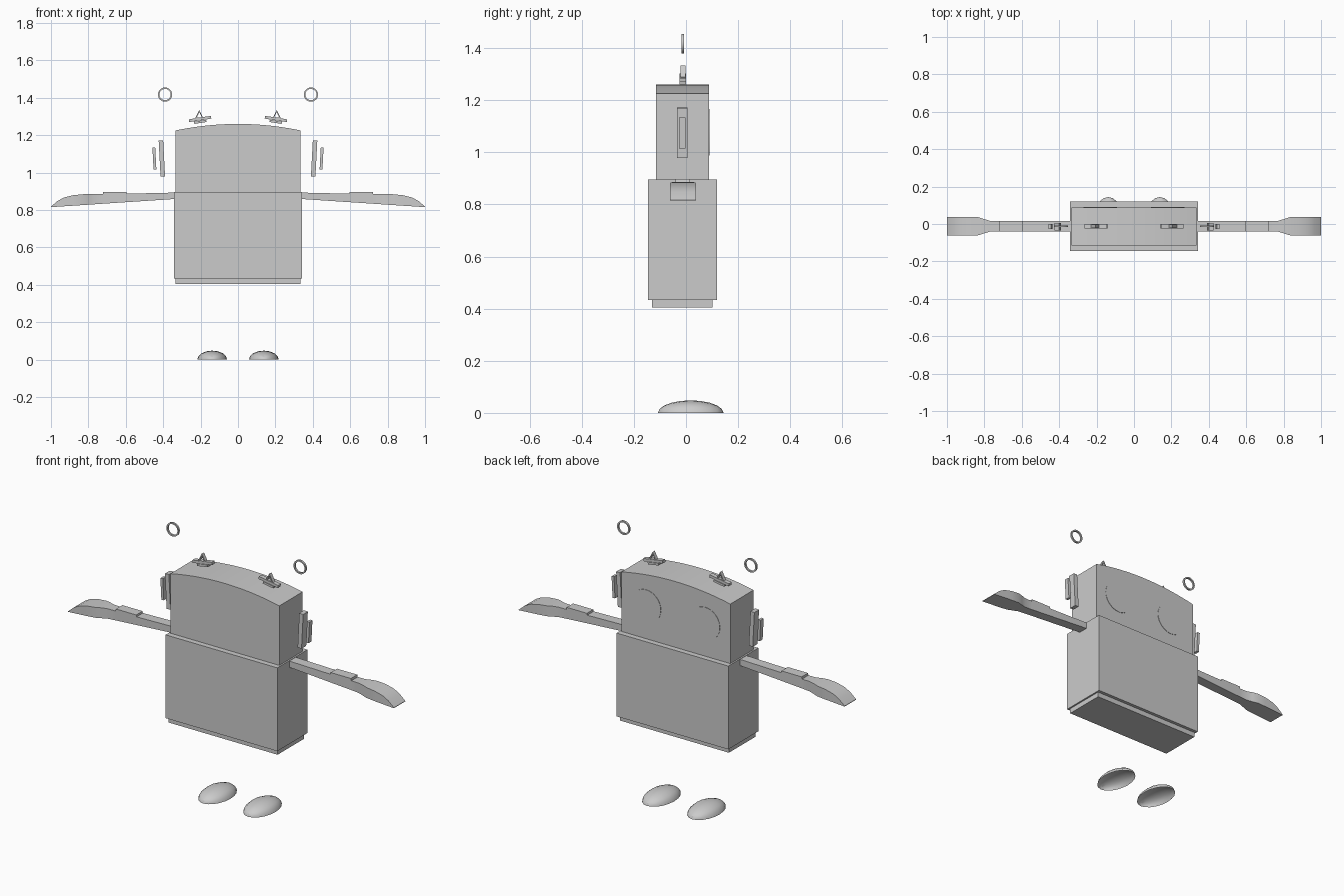
import bpy, bmesh, math
from mathutils import Matrix, Vector

if "Cube" in bpy.data.objects:
    bpy.data.objects.remove(bpy.data.objects["Cube"])

grey = bpy.data.materials.new("light_grey")
grey.diffuse_color = (0.6, 0.6, 0.6, 1)
grey.use_nodes = True
grey.node_tree.nodes["Principled BSDF"].inputs["Base Color"].default_value = grey.diffuse_color
CY = -0.012  # depth centre of the arms, ears and antennae


def finish(name, bm, smooth=False, recalc=True):
    if recalc:
        bmesh.ops.recalc_face_normals(bm, faces=bm.faces)
    me = bpy.data.meshes.new(name)
    bm.to_mesh(me)
    bm.free()
    me.materials.append(grey)
    ob = bpy.data.objects.new(name, me)
    bpy.context.collection.objects.link(ob)
    if smooth:
        bpy.ops.object.select_all(action='DESELECT')
        ob.select_set(True)
        bpy.context.view_layer.objects.active = ob
        bpy.ops.object.shade_smooth_by_angle(angle=math.radians(30))
    return ob


def box(name, x0, x1, y0, y1, z0, z1, tilt=0.0):
    """Box by its limits, tilted about the y axis through its centre."""
    bm = bmesh.new()
    c = Vector(((x0 + x1) / 2, (y0 + y1) / 2, (z0 + z1) / 2))
    m = (Matrix.Translation(c) @ Matrix.Rotation(tilt, 4, 'Y')
         @ Matrix.Diagonal((x1 - x0, y1 - y0, z1 - z0, 1)))
    bmesh.ops.create_cube(bm, size=1, matrix=m)
    return finish(name, bm)


def prism(name, pts, y0, y1, smooth=False):
    """Outline in x and z, extruded along y."""
    bm = bmesh.new()
    f = bm.faces.new([bm.verts.new((x, y0, z)) for x, z in pts])
    ext = bmesh.ops.extrude_face_region(bm, geom=[f])["geom"]
    bmesh.ops.translate(bm, vec=(0, y1 - y0, 0),
                        verts=[v for v in ext if isinstance(v, bmesh.types.BMVert)])
    return finish(name, bm, smooth)


def frame(name, cx, cz, ro, ri, n, y0, y1, sx=1.0, smooth=False):
    """Flat n-sided ring standing in the x-z plane, with one corner up."""
    bm = bmesh.new()
    loops = []
    for r, y in ((ro, y0), (ro, y1), (ri, y1), (ri, y0)):
        loops.append([bm.verts.new((cx + sx * r * math.sin(2 * math.pi * i / n), y,
                                    cz + r * math.cos(2 * math.pi * i / n))) for i in range(n)])
    for k in range(4):
        a, b = loops[k], loops[(k + 1) % 4]
        for i in range(n):
            j = (i + 1) % n
            bm.faces.new((a[i], a[j], b[j], b[i]))
    return finish(name, bm, smooth)


# Torso with a slightly narrower base strip
box("torso", -0.343, 0.343, -0.145, 0.119, 0.433, 0.895)
box("torso_base", -0.334, 0.334, -0.13, 0.101, 0.405, 0.433)

# Head with a gently arched top
HW, SIDE, CROWN = 0.334, 1.225, 1.26
rise = CROWN - SIDE
R = (HW ** 2 + rise ** 2) / (2 * rise)
arc = [HW * (1 - 2 * i / 20) for i in range(21)]
prism("head", [(-HW, 0.895), (HW, 0.895)]
      + [(x, CROWN - R + math.sqrt(R * R - x * x)) for x in arc], -0.115, 0.089, True)

# Arm stations: x, top height, half depth
ARM = [(0.335, 0.893, 0.028), (0.595, 0.887, 0.028), (0.597, 0.897, 0.028),
       (0.721, 0.897, 0.028), (0.723, 0.885, 0.028), (0.77, 0.885, 0.029),
       (0.80, 0.886, 0.038), (0.83, 0.884, 0.048), (0.88, 0.879, 0.05),
       (0.93, 0.867, 0.05), (0.965, 0.848, 0.05), (1.0, 0.818, 0.05)]

for s, side in ((1, "left"), (-1, "right")):
    # Arm widening into a curved hand
    bm = bmesh.new()
    rings = []
    for x, top, h in ARM:
        low = 0.859 - (x - 0.335) * 0.0661
        rings.append([bm.verts.new((s * x, CY + y, z)) for y, z in
                      ((-h, low), (h, low), (h, top), (-h, top))])
    for a, b in zip(rings, rings[1:]):
        for i in range(4):
            j = (i + 1) % 4
            bm.faces.new((a[i], a[j], b[j], b[i]))
    bm.faces.new(rings[0])
    bm.faces.new(rings[-1])
    finish(side + "_arm", bm, True)

    # Ear made of two floating plates
    for part, x, w, h, d in (("ear_inner", 0.407, 0.024, 0.193, 0.041),
                             ("ear_outer", 0.447, 0.015, 0.118, 0.026)):
        box(f"{side}_{part}", s * x - w / 2, s * x + w / 2, CY - d / 2 - 0.002, CY + d / 2 - 0.002,
            1.075 - h / 2, 1.075 + h / 2, s * math.radians(3))

    # Floating ring
    frame(side + "_ring", s * 0.39, 1.417, 0.038, 0.030, 32, CY - 0.005, CY + 0.005, smooth=True)

    # Antenna: foot, tilted bar and open triangle
    tilt = s * math.radians(9)
    box(side + "_antenna_foot", s * 0.202 - 0.033, s * 0.202 + 0.033, CY - 0.012, CY + 0.012,
        1.265, 1.277, tilt)
    box(side + "_antenna_bar", s * 0.203 - 0.06, s * 0.203 + 0.06, CY - 0.012, CY + 0.012,
        1.279, 1.294, tilt)
    frame(side + "_antenna_triangle", s * 0.207, 1.304, 0.03, 0.018, 3, CY - 0.01, CY + 0.01, 0.9)

    # Round eye plate on the back of the head
    bm = bmesh.new()
    bmesh.ops.create_cone(bm, cap_ends=True, segments=32, radius1=0.09, radius2=0.09, depth=0.004,
                          matrix=Matrix.Translation((s * 0.181, 0.089, 1.077))
                          @ Matrix.Rotation(math.pi / 2, 4, 'X'))
    finish(side + "_eye", bm, True)

    # Foot: hollow half ellipsoid with its poles front and back
    bm = bmesh.new()
    bmesh.ops.create_uvsphere(bm, u_segments=16, v_segments=10, radius=1,
                              matrix=Matrix.Translation((s * 0.138, 0.018, 0))
                              @ Matrix.Diagonal((0.08, 0.126, 0.048, 1))
                              @ Matrix.Rotation(math.pi / 2, 4, 'X'))
    bmesh.ops.bisect_plane(bm, geom=bm.verts[:] + bm.edges[:] + bm.faces[:], dist=1e-5,
                           plane_co=(0, 0, 0), plane_no=(0, 0, 1), clear_inner=True)
    finish(side + "_foot", bm, True, recalc=False)
